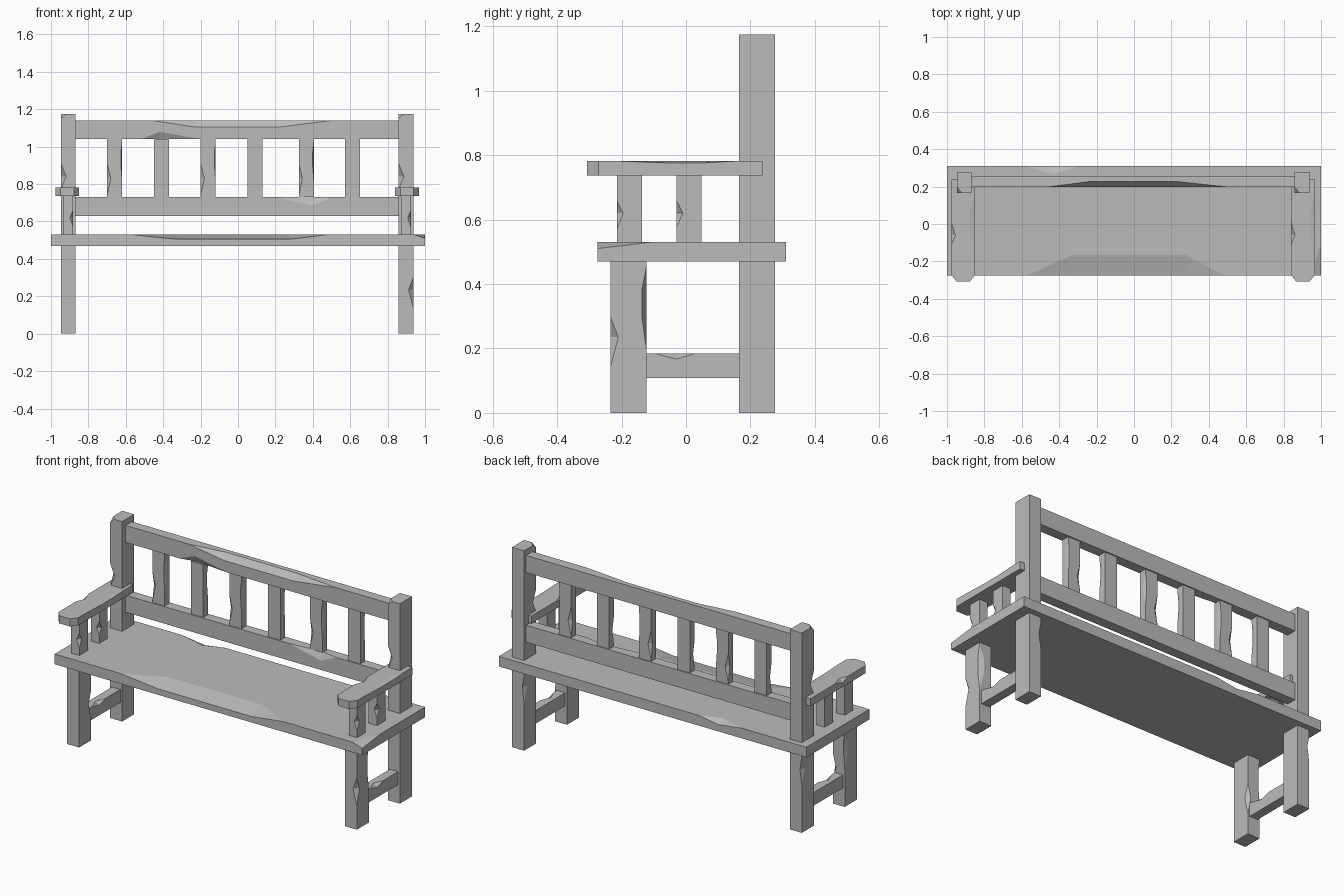
import bpy, bmesh
from mathutils import Vector

old = bpy.data.objects.get("Cube")
if old:
    bpy.data.objects.remove(old)

wood = bpy.data.materials.new("grey_wood")
wood.use_nodes = True
GREY = (0.5, 0.5, 0.5, 1)
wood.diffuse_color = GREY
wood.node_tree.nodes["Principled BSDF"].inputs["Base Color"].default_value = GREY


def chip(bm, lo, hi, axis, sides, stops, depths):
    """Knock a faceted chip out of the edge running along axis.
    sides: which end (-1/1) of the other two axes; depths: bite along them."""
    others = [i for i in range(3) if i != axis]
    corner = Vector((0, 0, 0))
    for i, s in zip(others, sides):
        corner[i] = hi[i] if s > 0 else lo[i]

    def on_edge(v):
        return all(abs(v.co[i] - corner[i]) < 1e-4 for i in others)

    def point(t, k=None):
        p = corner.copy()
        p[axis] = t
        if k is not None:
            p[others[k]] -= sides[k] * depths[k]
        return bm.verts.new(p)

    a, d = stops[0], stops[-1]
    edge = None
    for e in bm.edges:
        ts = sorted(v.co[axis] for v in e.verts)
        if all(map(on_edge, e.verts)) and ts[0] < a and ts[1] > d:
            edge = e
    if edge is None:
        return
    v0 = min(edge.verts, key=lambda v: v.co[axis])
    start, end = point(a), point(d)
    rows = [[point(t, k) for t in stops[1:-1]] for k in (0, 1)]
    for f in list(edge.link_faces):
        # the face perpendicular to one axis is bitten along the other
        k = 1 if abs(f.normal[others[0]]) > 0.9 else 0
        loop = list(f.verts)
        chain = [start] + rows[k] + [end]
        i = next(j for j, v in enumerate(loop)
                 if {v, loop[(j + 1) % len(loop)]} == set(edge.verts))
        if loop[i] != v0:
            chain.reverse()
        bm.faces.remove(f)
        bm.faces.new(loop[:i + 1] + chain + loop[i + 1:]).normal_update()
    bm.edges.remove(edge)
    r, q = rows
    bm.faces.new((start, r[0], q[0]))
    bm.faces.new((end, q[-1], r[-1]))
    for i in range(len(r) - 1):
        bm.faces.new((r[i], r[i + 1], q[i + 1], q[i]))


def slice_corner(bm, p, n):
    """Cut away everything beyond the plane and cap the hole."""
    cut = bmesh.ops.bisect_plane(bm, geom=bm.verts[:] + bm.edges[:] + bm.faces[:],
                                 plane_co=p, plane_no=n, clear_outer=True)
    edges = [g for g in cut["geom_cut"] if isinstance(g, bmesh.types.BMEdge)]
    bmesh.ops.holes_fill(bm, edges=edges)


def beam(name, x, y, z, chips=(), slices=()):
    lo, hi = Vector((x[0], y[0], z[0])), Vector((x[1], y[1], z[1]))
    bm = bmesh.new()
    bmesh.ops.create_cube(bm, size=1)
    for v in bm.verts:
        v.co = (lo + hi) / 2 + Vector(c * s for c, s in zip(v.co, hi - lo))
    for p, n in slices:
        slice_corner(bm, p, n)
    bm.normal_update()
    for c in chips:
        chip(bm, lo, hi, *c)
    bmesh.ops.recalc_face_normals(bm, faces=bm.faces[:])
    me = bpy.data.meshes.new(name)
    bm.to_mesh(me)
    bm.free()
    me.materials.append(wood)
    ob = bpy.data.objects.new(name, me)
    bpy.context.collection.objects.link(ob)


X, Y, Z = 0, 1, 2

# Seat plank, worn along the front edge and one corner
p, q, r = Vector((1, -0.275, 0.51)), Vector((1, -0.11, 0.53)), Vector((0.94, -0.275, 0.53))
n = (q - p).cross(r - p)
beam("seat", (-1, 1), (-0.275, 0.31), (0.47, 0.53),
     [(X, (-1, 1), (-0.57, -0.33, 0.28, 0.48), (0.11, 0.025)),
      (X, (1, 1), (-0.58, -0.43, -0.3), (0.045, 0.02))],
     [(p, n if n.z > 0 else -n)])

# Back rails
RAIL_X, RAIL_Y = (-0.87, 0.86), (0.198, 0.257)
beam("top_rail", RAIL_X, RAIL_Y, (1.04, 1.14),
     [(X, (-1, 1), (-0.46, -0.23, 0.22, 0.5), (0.03, 0.035)),
      (X, (-1, -1), (-0.52, -0.42, -0.2), (0.02, 0.04))])
beam("lower_rail", RAIL_X, RAIL_Y, (0.63, 0.73),
     [(X, (-1, 1), (0.2, 0.4, 0.5), (0.02, 0.045))])

# Back slats, every second one chipped at the front, the others behind
for i, x in enumerate((-0.66, -0.41, -0.16, 0.092, 0.365, 0.612)):
    side = -1 if i % 2 == 0 else 1
    beam(f"back_slat_{i + 1}", (x - 0.04, x + 0.04), (0.205, 0.25), (0.73, 1.04),
         [(Z, (-1, side), (0.74, 0.83, 0.91), (0.02, 0.015)),
          (Z, (1, side), (0.82, 0.9, 0.97, 1.02), (0.006, 0.02))])

# Both ends: posts, legs, stretchers, arm supports and arms
for side, cx in (("right", -0.908), ("left", 0.898)):
    s = 1 if side == "left" else -1
    wide, thin = (cx - 0.039, cx + 0.039), (cx - 0.027, cx + 0.027)
    beam(f"back_post_{side}", wide, (0.165, 0.277), (0, 1.175),
         [(Z, (-1, -1), (0.77, 0.84, 0.91), (0.028, 0.03)),
          (Z, (-1, 1), (0.28, 0.37, 0.44), (0.012, 0.03))],
         [((wide[0], 0.165, 1.15), (-0.6, -0.5, 0.65))])

    if s > 0:
        worn = [(Z, (1, -1), (0.14, 0.235, 0.3), (0.025, 0.025)),
                (Z, (1, 1), (0.19, 0.3, 0.38, 0.46), (0.03, 0.015))]
    else:
        worn = [(Z, (1, 1), (0.12, 0.22, 0.3), (0.02, 0.025)),
                (Z, (-1, 1), (0.22, 0.32, 0.38, 0.46), (0.008, 0.03))]
    beam(f"front_leg_{side}", wide, (-0.235, -0.122), (0, 0.47), worn)

    beam(f"side_stretcher_{side}", thin, (-0.122, 0.165), (0.108, 0.185),
         [(Y, (1, 1), (-0.1, -0.03, 0.03), (0.025, 0.018))])

    beam(f"front_arm_support_{side}", thin, (-0.215, -0.137), (0.53, 0.737),
         [(Z, (1, -1), (0.57, 0.62, 0.66), (0.018, 0.02))])
    beam(f"rear_arm_support_{side}", thin, (-0.03, 0.048), (0.53, 0.737),
         [(Z, (1, -1), (0.575, 0.62, 0.66), (0.018, 0.02))])

    # Arm with clipped front corners, one long and one short chip
    ax = cx + 0.005 * s
    arm = (ax - 0.064, ax + 0.064)
    beam(f"arm_{side}", arm, (-0.308, 0.238), (0.737, 0.782),
         [(Y, (1, 1), (-0.22, -0.05, 0.05, 0.16), (0.03, 0.006)),
          (Y, (-1, 1), (-0.11, -0.06, 0.01), (0.022, 0.02))],
         [((arm[0], -0.272, 0.76), (-1, -0.8, 0)),
          ((arm[1], -0.272, 0.76), (1, -0.8, 0))])
